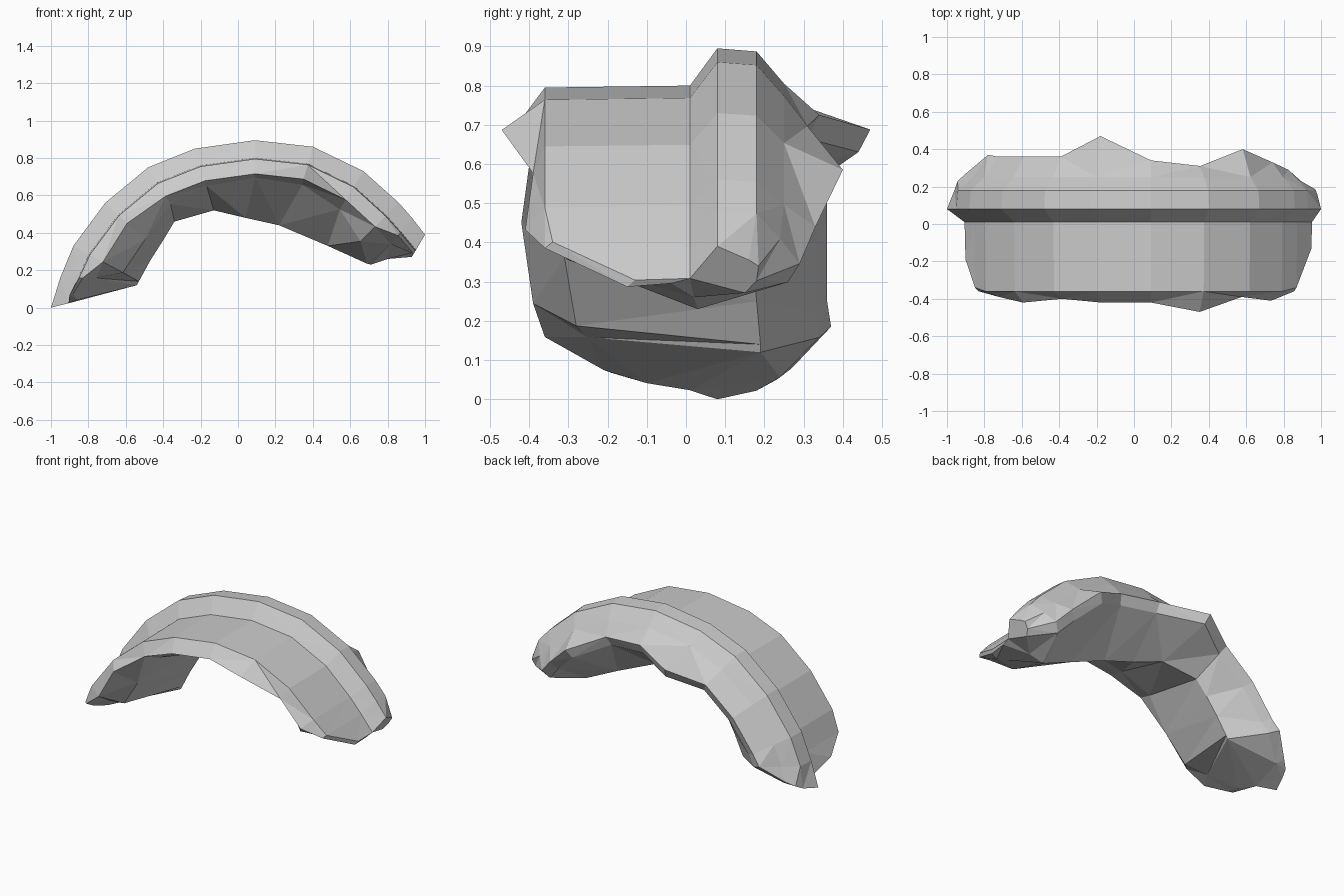
import bpy, bmesh
from mathutils import Vector

if "Cube" in bpy.data.objects:
    bpy.data.objects.remove(bpy.data.objects["Cube"])

# Outer ridge of the arch (x, z), left end to right end
RIDGE = [(-1, .0), (-.95, .16), (-.88, .33), (-.71, .56), (-.48, .75), (-.23, .85),
         (.09, .895), (.40, .86), (.67, .73), (.86, .56), (.93, .48), (1.0, .39)]
# Ragged front and back limits in y at each station
FRONT = [-.21, -.36, -.39, -.42, -.40, -.42, -.42, -.47, -.39, -.41, -.36, -.15]
BACK = [.27, .37, .36, .36, .36, .47, .34, .31, .40, .33, .29, .18]
# Depth of the broken inner edge behind the front rim
INNER = [.12, .17, .28, .27, .21, .19, .18, .19, .22, .27, .16, .09]
# Broken underside keel (x, y, z)
KEEL = [(-.54, .19, .12), (-.53, .19, .14), (-.47, .18, .25), (-.40, .17, .36),
        (-.34, .15, .46), (-.13, .10, .52), (.04, .04, .48), (.22, 0, .44),
        (.48, .01, .33), (.69, .03, .235), (.71, .03, .23), (.80, .02, .26)]
# Directions in which the sections lean inwards
CENTRES = [(.1, .15)] * 2 + [(.1, -.2)] * 8 + [(.4, -.2), (.65, -.2)]


def inset(i, depth, y):
    """Point below the ridge at station i, moved towards the arch centre."""
    p = Vector(RIDGE[i])
    q = p + (Vector(CENTRES[i]) - p).normalized() * depth
    d = y - .08
    floor = 2.2 * d * d if d > 0 else .02 * (d < -.01) + .65 * d * d
    return (q.x, y, max(q.y, floor))


def section(i):
    f, b = FRONT[i], BACK[i]
    lip = max(-.36, f + .02)
    k = .6 if i in (0, 11) else 1              # shallower at the broken ends
    slope = min(.25, .18 + .5 * (b - .18) + .005)
    return [
        inset(i, .10, lip),                    # shelf front
        inset(i, .095, .01),                   # shelf back
        inset(i, 0, .08),                      # raised band
        inset(i, .04 if k < 1 else .008, min(.18, b - .02)),
        inset(i, .08 * k + .01, slope),        # rough back
        inset(i, .17 * k, b),
        inset(i, .23 * k, b - .03),
        KEEL[i],                               # underside
        inset(i, INNER[i] + .02, max(f + .11, -.31)),
        inset(i, (.16 if i == 3 else .18) if 1 < i < 10 else .12, f),   # front rim
    ]


# Broken arch, skinned through its sections
bm = bmesh.new()
rings = [[bm.verts.new(p) for p in section(i)] for i in range(len(RIDGE))]
for a, b in zip(rings, rings[1:]):
    n = len(a)
    for k in range(n):
        bm.faces.new((a[k], a[(k + 1) % n], b[(k + 1) % n], b[k]))
bm.faces.new(rings[0])
bm.faces.new(rings[-1][::-1])
bmesh.ops.triangulate(bm, faces=bm.faces[:])
bmesh.ops.recalc_face_normals(bm, faces=bm.faces[:])

mesh = bpy.data.meshes.new("broken_arch")
bm.to_mesh(mesh)
bm.free()
bpy.context.collection.objects.link(bpy.data.objects.new("broken_arch", mesh))
